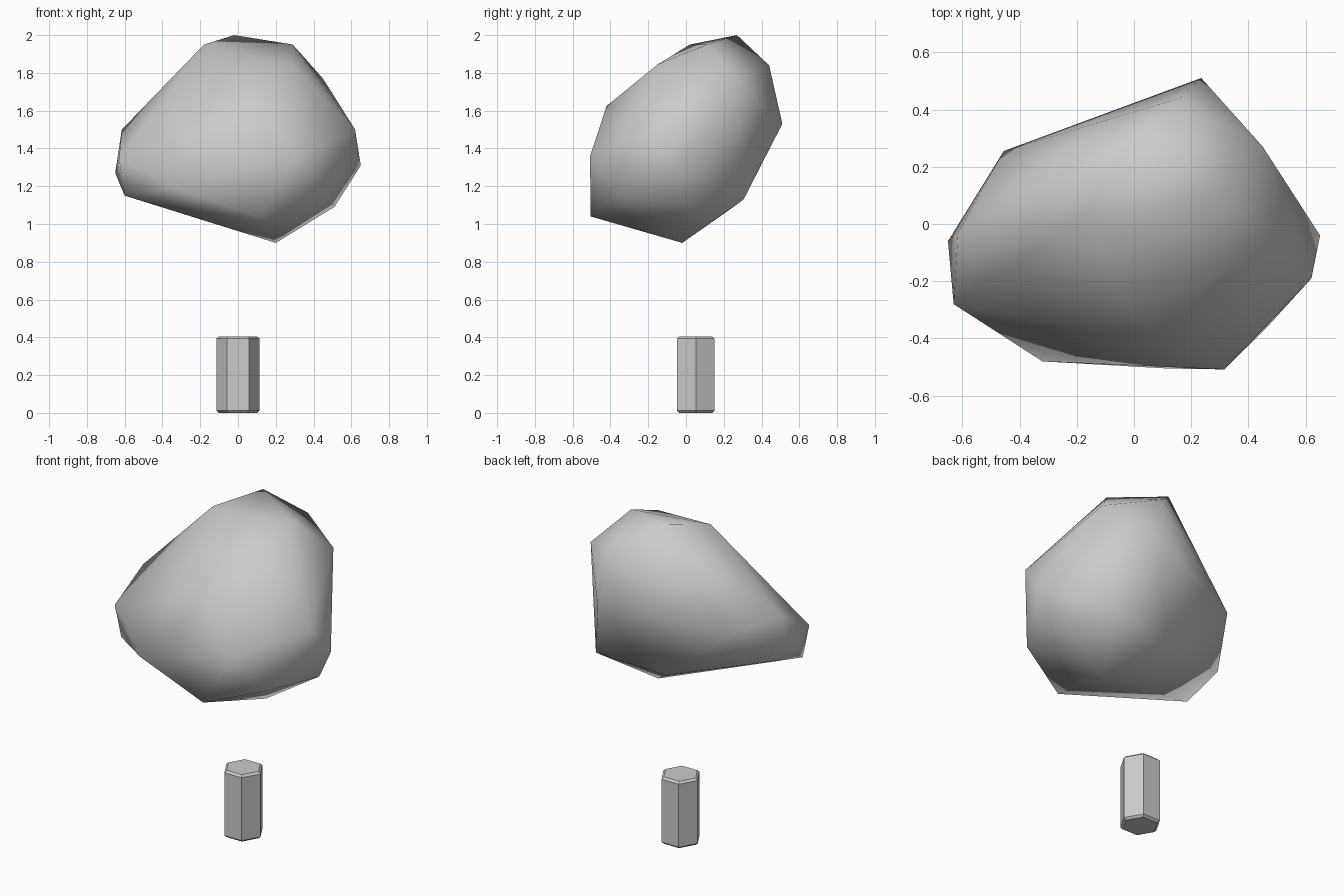
import bpy, bmesh
from math import radians
from mathutils import Matrix

if "Cube" in bpy.data.objects:
    bpy.data.objects.remove(bpy.data.objects["Cube"])


def finish(bm, name, smooth):
    bmesh.ops.recalc_face_normals(bm, faces=bm.faces[:])
    for f in bm.faces:
        f.smooth = smooth
    mesh = bpy.data.meshes.new(name)
    bm.to_mesh(mesh)
    bm.free()
    obj = bpy.data.objects.new(name, mesh)
    bpy.context.collection.objects.link(obj)
    return obj


# trunk: short six-sided post with chamfered rims
bm = bmesh.new()
bmesh.ops.create_cone(bm, cap_ends=True, segments=6, radius1=0.115,
                      radius2=0.115, depth=0.405,
                      matrix=Matrix.Translation((0, 0.052, 0.2075)) @ Matrix.Rotation(radians(30), 4, 'Z'))
rims = [e for e in bm.edges if abs(e.verts[0].co.z - e.verts[1].co.z) < 1e-4]
bmesh.ops.bevel(bm, geom=rims, offset=0.012, segments=1, affect='EDGES')
bmesh.ops.translate(bm, verts=bm.verts[:], vec=(0, 0, -min(v.co.z for v in bm.verts)))
finish(bm, "trunk", False)

# foliage: irregular smooth-shaded lump hulled from its corner points
corners = [
    (-0.02, 0.27, 2.0), (0.29, 0.11, 1.95), (-0.18, 0.02, 1.95),    # crown
    (0.16, 0.44, 1.84), (0.29, -0.15, 1.845), (0.45, 0.27, 1.77),   # shoulder
    (0.08, -0.42, 1.625), (-0.615, -0.03, 1.5), (0.62, -0.19, 1.5),
    (0.235, 0.51, 1.53), (-0.455, 0.255, 1.43),                     # waist
    (0.315, -0.508, 1.36), (-0.63, -0.28, 1.345), (0.65, -0.04, 1.31),
    (-0.65, -0.06, 1.27), (-0.32, -0.48, 1.19), (0.46, -0.366, 1.15),
    (-0.60, -0.26, 1.15), (0.39, 0.305, 1.13), (0.51, 0.05, 1.09),  # underside
    (0.12, -0.505, 1.04), (-0.03, 0.23, 1.075), (0.20, -0.02, 0.9),
]
bm = bmesh.new()
for co in corners:
    bm.verts.new(co)
bmesh.ops.convex_hull(bm, input=bm.verts[:])
loose = [v for v in bm.verts if not v.link_faces]
bmesh.ops.delete(bm, geom=loose, context='VERTS')
finish(bm, "foliage", True)
